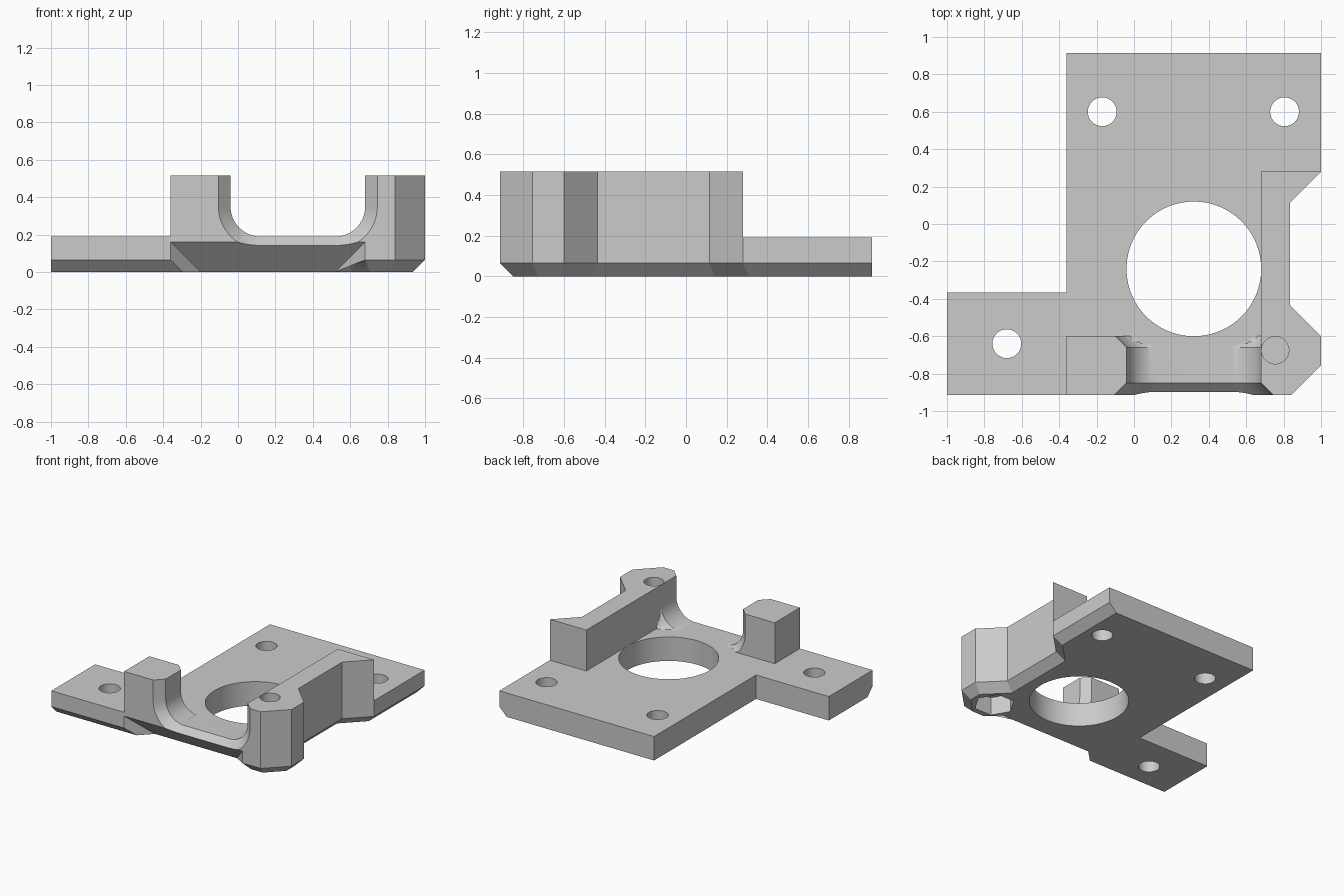
import bpy, bmesh
from math import cos, sin, pi, radians
from mathutils import Vector

cube = bpy.data.objects.get("Cube")
if cube:
    bpy.data.objects.remove(cube, do_unlink=True)

grey = bpy.data.materials.new("plain grey")
grey.use_nodes = True
grey.diffuse_color = (0.6, 0.6, 0.6, 1)
grey.node_tree.nodes["Principled BSDF"].inputs["Base Color"].default_value = grey.diffuse_color


def loft(name, rings):
    """Closed solid through rings with equal point counts."""
    bm = bmesh.new()
    loops = [[bm.verts.new(p) for p in ring] for ring in rings]
    for a, b in zip(loops, loops[1:]):
        for i in range(len(a)):
            j = (i + 1) % len(a)
            bm.faces.new((a[i], a[j], b[j], b[i]))
    bm.faces.new(loops[0][::-1])
    bm.faces.new(loops[-1])
    bmesh.ops.recalc_face_normals(bm, faces=bm.faces)
    mesh = bpy.data.meshes.new(name)
    bm.to_mesh(mesh)
    bm.free()
    mesh.materials.append(grey)
    ob = bpy.data.objects.new(name, mesh)
    bpy.context.collection.objects.link(ob)
    return ob


def at_z(points, z):
    return [(x, y, z) for x, y in points]


def prism(name, points, z0, z1):
    return loft(name, [at_z(points, z0), at_z(points, z1)])


def cylinder(name, x, y, r, z0, z1, n=48, turn=0.5):
    pts = [(x + r * cos(2 * pi * (i + turn) / n), y + r * sin(2 * pi * (i + turn) / n))
           for i in range(n)]
    return prism(name, pts, z0, z1)


def inset(points, widths):
    """Move each edge of a counter-clockwise outline inward by its own width."""
    out = []
    for i, p in enumerate(points):
        p = Vector(p)
        a = (p - Vector(points[i - 1])).normalized()
        b = (Vector(points[(i + 1) % len(points)]) - p).normalized()
        na, nb = Vector((-a.y, a.x)), Vector((-b.y, b.x))
        wa, wb = widths[i - 1], widths[i]
        # point at distance wa from one edge and wb from the other
        det = na.x * nb.y - na.y * nb.x
        out.append((p.x + (wa * nb.y - wb * na.y) / det,
                    p.y + (wb * na.x - wa * nb.x) / det))
    return out


FRONT, BACK = -0.915, 0.915
FLOOR, TOP, CHAMFER = 0.19, 0.515, 0.065
LEFT, RIGHT = -0.04, 0.68          # inner faces of the front opening

# Full-height body, chamfered underneath along the front and right side
outline = [(-1, FRONT), (0.84, FRONT), (1, -0.755), (1, -0.6), (0.835, -0.435),
           (0.835, 0.115), (1, 0.28), (1, BACK), (-0.36, BACK), (-0.36, -0.365), (-1, -0.365)]
widths = [CHAMFER] * 7 + [0] * 4
body = loft("motor_bracket", [at_z(inset(outline, widths), 0),
                              at_z(outline, CHAMFER), at_z(outline, TOP)])
cutters = []

# Space above the plate, leaving the front post and the side wall
cutters.append(prism("plate_space", [
    (-2, -2), (-0.36, -2), (-0.36, -0.6), (RIGHT, -0.6),
    (RIGHT, 0.28), (2, 0.28), (2, 2), (-2, 2)], FLOOR, 1))


# Rounded front opening, flared at both ends
def opening(y, grow, clip=False):
    r = 0.16
    arc = [(cos(pi + pi / 2 * i / 16), sin(pi + pi / 2 * i / 16)) for i in range(17)]
    side = [(LEFT + r + (r + grow) * c, FLOOR + r + (r + grow) * s) for c, s in arc]
    pts = [(side[0][0], 0.8)] + side
    pts += [(LEFT + RIGHT - x, z) for x, z in reversed(pts)]
    if clip:
        pts = [(min(x, RIGHT), max(z, FLOOR)) for x, z in pts]
    return [(x, y, z) for x, z in pts]


rings = [opening(FRONT - 0.05, CHAMFER + 0.05), opening(FRONT + CHAMFER, 0)]
rings += [opening(-0.66 + 0.01 * i, 0.01 * i, True) for i in range(8)]
cutters.append(loft("front_opening", rings))


# Wide sloped relief under the front edge
def relief(t):
    x0, x1, y, z = -0.36 + t, RIGHT - t, FRONT + t, 0.16 - t
    return [(x0, y, -0.1), (x1, y, -0.1), (x1, y, z), (x0, y, z)]


cutters.append(loft("front_relief", [relief(-0.05), relief(0.2)]))


# Chamfer below the slanted end of the relief
def relief_end(z):
    off, t = (CHAMFER - z) * 2 ** 0.5, 0.16 - z
    pts = [(0.3, -0.1), (RIGHT + 0.1 + off, -0.1), (RIGHT - t + off, t), (0.3, t)]
    return at_z([(x, FRONT + u) for x, u in pts], z)


cutters.append(loft("relief_end_chamfer", [relief_end(-0.02), relief_end(CHAMFER)]))

# Large opening, screw holes and nut pocket
cutters.append(cylinder("main_hole", 0.32, -0.24, 0.36, -0.1, 0.3, 96))
for x, y in ((-0.17, 0.6), (0.805, 0.6), (-0.68, -0.64)):
    cutters.append(cylinder("screw_hole", x, y, 0.077, -0.1, 0.3))
cutters.append(cylinder("post_hole", 0.755, -0.675, 0.073, 0.16, 0.7))
cutters.append(cylinder("nut_pocket", 0.755, -0.675, 0.15, -0.1, 0.145, 6, 0))

# Cut the body and discard the cutters
bpy.ops.object.select_all(action="DESELECT")
bpy.context.view_layer.objects.active = body
body.select_set(True)
for c in cutters:
    mod = body.modifiers.new(c.name, "BOOLEAN")
    mod.operation, mod.solver, mod.object = "DIFFERENCE", "EXACT", c
    bpy.ops.object.modifier_apply(modifier=mod.name)
for c in cutters:
    bpy.data.objects.remove(c, do_unlink=True)
bpy.ops.object.shade_smooth_by_angle(angle=radians(25))
